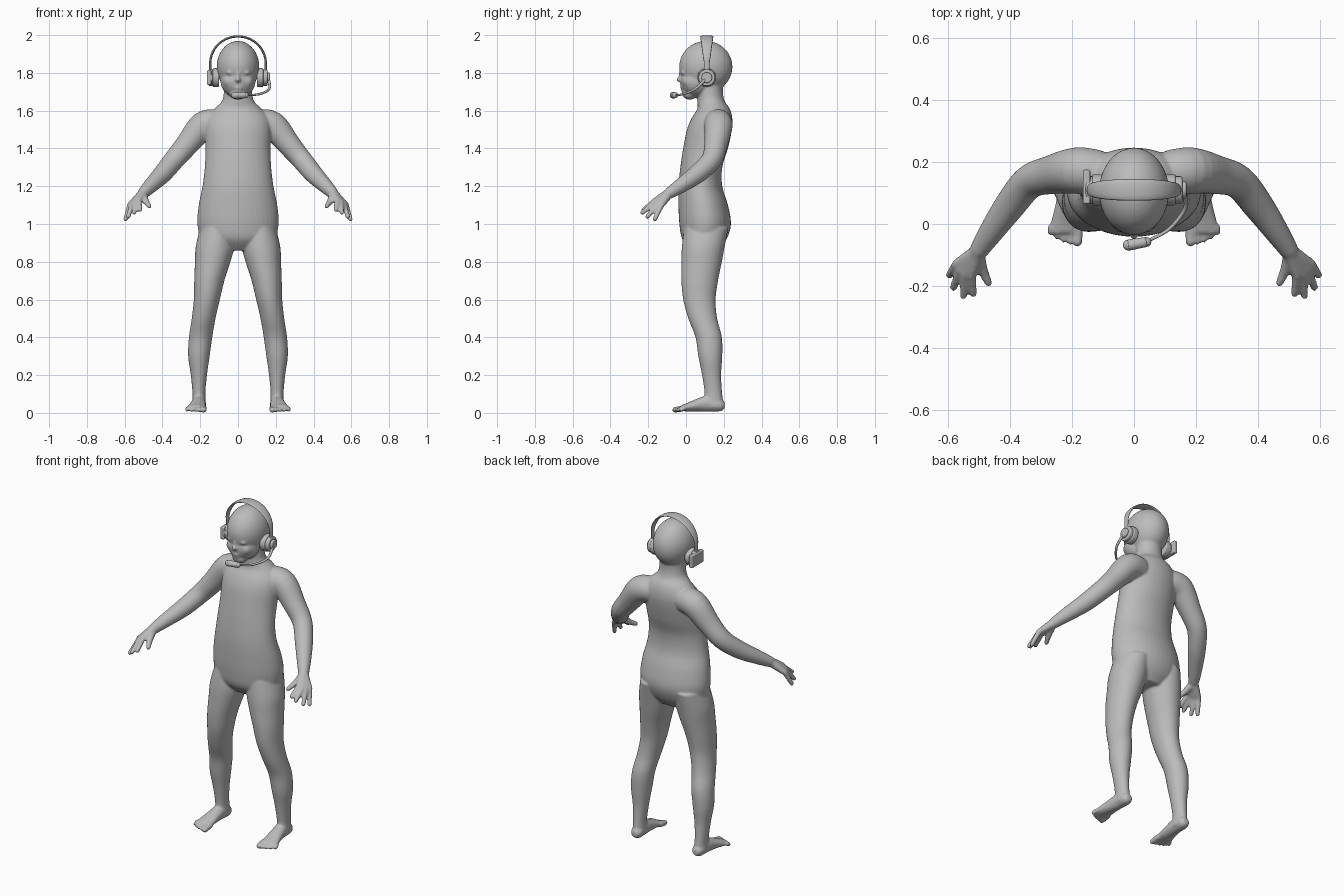
import bpy, bmesh, math
from mathutils import Vector, Matrix

cube = bpy.data.objects.get("Cube")
if cube:
    bpy.data.objects.remove(cube, do_unlink=True)

grey = bpy.data.materials.new("plain grey")
grey.use_nodes = True
grey.diffuse_color = (0.5, 0.5, 0.5, 1)
grey.node_tree.nodes["Principled BSDF"].inputs["Base Color"].default_value = (0.5, 0.5, 0.5, 1)

X, Y, Z = Vector((1, 0, 0)), Vector((0, 1, 0)), Vector((0, 0, 1))


def finish(name, bm):
    bmesh.ops.recalc_face_normals(bm, faces=bm.faces)
    mesh = bpy.data.meshes.new(name)
    bm.to_mesh(mesh)
    bm.free()
    mesh.materials.append(grey)
    ob = bpy.data.objects.new(name, mesh)
    bpy.context.collection.objects.link(ob)
    for p in mesh.polygons:
        p.use_smooth = True
    return ob


def spline(rows, steps):
    """Catmull-Rom through rows of (x, y, z, radius a, radius b)."""
    out = []
    last = len(rows) - 1
    for i in range(last):
        p0, p1, p2, p3 = (rows[max(0, min(last, i + k))] for k in (-1, 0, 1, 2))
        for s in range(steps):
            t = s / steps
            out.append([0.5 * (2 * b + (c - a) * t + (2 * a - 5 * b + 4 * c - d) * t ** 2
                               + (3 * b - a - 3 * c + d) * t ** 3)
                        for a, b, c, d in zip(p0, p1, p2, p3)])
    return out + [list(rows[-1])]


def loft(bm, rows, ref, axis=None, sides=24, steps=5):
    rows = spline(rows, steps)
    pts = [Vector(r[:3]) for r in rows]
    rings = []
    for i, r in enumerate(rows):
        t = axis or (pts[min(i + 1, len(pts) - 1)] - pts[max(i - 1, 0)]).normalized()
        a = t.cross(ref).normalized()
        b = t.cross(a)
        angles = [math.tau * k / sides for k in range(sides)]
        rings.append([bm.verts.new(pts[i] + a * r[3] * math.cos(q) + b * r[4] * math.sin(q))
                      for q in angles])
    for lo, hi in zip(rings, rings[1:]):
        for k in range(sides):
            n = (k + 1) % sides
            bm.faces.new((lo[k], lo[n], hi[n], hi[k]))
    bm.faces.new(rings[0])
    bm.faces.new(rings[-1])


def ball(bm, centre, radii, seg=24):
    m = Matrix.Translation(centre) @ Matrix.Diagonal((*radii, 1))
    bmesh.ops.create_uvsphere(bm, u_segments=seg, v_segments=seg // 2, radius=1, matrix=m)


def tube(bm, path, sides=12, ref=Z):
    """Round-ended tube through (x, y, z, radius)."""
    loft(bm, [(*p, p[3]) for p in path], ref, sides=sides)
    for p in (path[0], path[-1]):
        ball(bm, p[:3], (p[3],) * 3, 12)


def flip(path, s):
    return [(p[0] * s, *p[1:]) for p in path]


def span(z, half, front, back, x=0):
    return (x, (front + back) / 2, z, half, (back - front) / 2)


body = bmesh.new()

# trunk and neck
loft(body, [span(.86, .10, .03, .17), span(.92, .19, -.02, .215), span(1.0, .215, -.035, .238),
            span(1.1, .208, -.04, .222), span(1.2, .188, -.04, .192), span(1.3, .176, -.03, .192),
            span(1.4, .172, -.015, .222), span(1.5, .175, .005, .243), span(1.56, .165, .03, .245),
            span(1.61, .125, .06, .232), span(1.65, .085, .06, .205), span(1.70, .075, .06, .195),
            span(1.76, .075, .06, .20)], Y, Z, 40)

# head
ball(body, (0, .105, 1.832), (.113, .141, .137), 40)
ball(body, (0, .055, 1.755), (.093, .085, .085), 32)
ball(body, (0, .02, 1.69), (.045, .04, .032))
ball(body, (0, -.022, 1.765), (.016, .03, .017))
ball(body, (0, -.015, 1.79), (.011, .024, .035))
ball(body, (0, -.015, 1.722), (.028, .016, .009))
ball(body, (0, -.010, 1.706), (.024, .016, .009))

for s in (1, -1):
    # face sides
    ball(body, (.042 * s, -.012, 1.802), (.020, .016, .012))
    ball(body, (.045 * s, .015, 1.755), (.035, .035, .035))
    # leg
    loft(body, flip([span(.98, .09, -.01, .225, .11), span(.88, .102, -.022, .205, .122),
                     span(.8, .094, -.025, .19, .134), span(.7, .080, -.025, .17, .152),
                     span(.6, .069, -.015, .157, .165), span(.5, .063, .012, .165, .182),
                     span(.4, .062, .05, .19, .198), span(.3, .057, .065, .192, .207),
                     span(.2, .043, .085, .186, .207), span(.1, .034, .098, .192, .207),
                     span(.03, .037, .09, .2, .205)], s), Y, Z, 28)
    # foot
    loft(body, flip([(.204, .205, .04, .018, .018), (.205, .18, .042, .034, .034),
                     (.207, .12, .05, .037, .043), (.212, .06, .042, .042, .034),
                     (.218, .01, .031, .049, .023), (.222, -.03, .024, .05, .015)], s), Z, Y)
    # toes
    for k in range(5):
        r = (.016, .012, .0115, .011, .011)[k]
        x = .180 + .022 * k
        tip = -.058 + .004 * k * k / 2
        tube(body, flip([(x, -.01, .024, r), (x + .002, tip, .016, r)], s))
    # shoulder and arm
    tube(body, flip([(.11, .165, 1.535, .072), (.185, .172, 1.52, .075), (.27, .158, 1.42, .062),
                     (.338, .135, 1.34, .055), (.40, .06, 1.265, .050), (.46, -.025, 1.205, .040),
                     (.50, -.085, 1.165, .031)], s), 24)
    # palm and fingers
    fingers = [((.572, -.13, 1.10), (.595, -.165, 1.025)),
               ((.560, -.15, 1.105), (.582, -.205, 1.038)),
               ((.545, -.163, 1.112), (.55, -.232, 1.06)),
               ((.525, -.165, 1.122), (.518, -.225, 1.075))]
    for base, tip in fingers:
        tube(body, flip([(.502, -.09, 1.163, .027), (*base, .0165)], s))
        tube(body, flip([(*base, .0155), (*tip, .0125)], s))
    tube(body, flip([(.502, -.10, 1.152, .022), (.487, -.15, 1.118, .017),
                     (.469, -.19, 1.095, .013)], s))

figure = finish("figure_body", body)
skin = figure.modifiers.new("merge", "REMESH")
skin.mode = "VOXEL"
skin.voxel_size = 0.006
skin.use_smooth_shade = True
soft = figure.modifiers.new("soften", "SMOOTH")
soft.factor = 0.5
soft.iterations = 7

# headband, wide on top and narrow at the ears
arc = [(.147, .11, 1.775, .006, .014)]
for k in range(17):
    q = math.pi * k / 16
    arc.append((.147 * math.cos(q), .11, 1.85 + .143 * math.sin(q), .006, .015 + .02 * math.sin(q)))
arc.append((-.147, .11, 1.775, .006, .014))
band = bmesh.new()
loft(band, arc, Y, sides=12, steps=3)
finish("headband", band)


def disc(name, x, radius, depth):
    bm = bmesh.new()
    m = Matrix.Translation((x, .11, 1.775)) @ Matrix.Rotation(math.pi / 2, 4, "Y")
    bmesh.ops.create_cone(bm, cap_ends=True, segments=32, radius1=radius, radius2=radius,
                          depth=depth, matrix=m)
    bevel(finish(name, bm), .006)


def bevel(ob, width):
    b = ob.modifiers.new("round", "BEVEL")
    b.width = width
    b.segments = 3
    b.limit_method = "ANGLE"
    ob.modifiers.new("normals", "WEIGHTED_NORMAL")


# ear pieces
for side, s in (("left", 1), ("right", -1)):
    disc(side + "_ear_pad", .117 * s, .05, .034)
    disc(side + "_ear_shell", .143 * s, .044, .026)
disc("left_ear_cap", .160, .028, .018)
plate = bmesh.new()
bmesh.ops.create_cube(plate, size=1, matrix=Matrix.Translation((-.153, .12, 1.775))
                      @ Matrix.Diagonal((.024, .11, .075, 1)))
bevel(finish("right_ear_plate", plate), .006)

# microphone
boom = bmesh.new()
tube(boom, [(.162, .10, 1.765, .008), (.165, .05, 1.715, .007), (.115, -.015, 1.688, .006),
            (.05, -.052, 1.682, .005)])
finish("microphone_boom", boom)
mic = bmesh.new()
tube(mic, [(.04, -.058, 1.682, .016), (-.018, -.068, 1.682, .018)], 20)
finish("microphone", mic)
